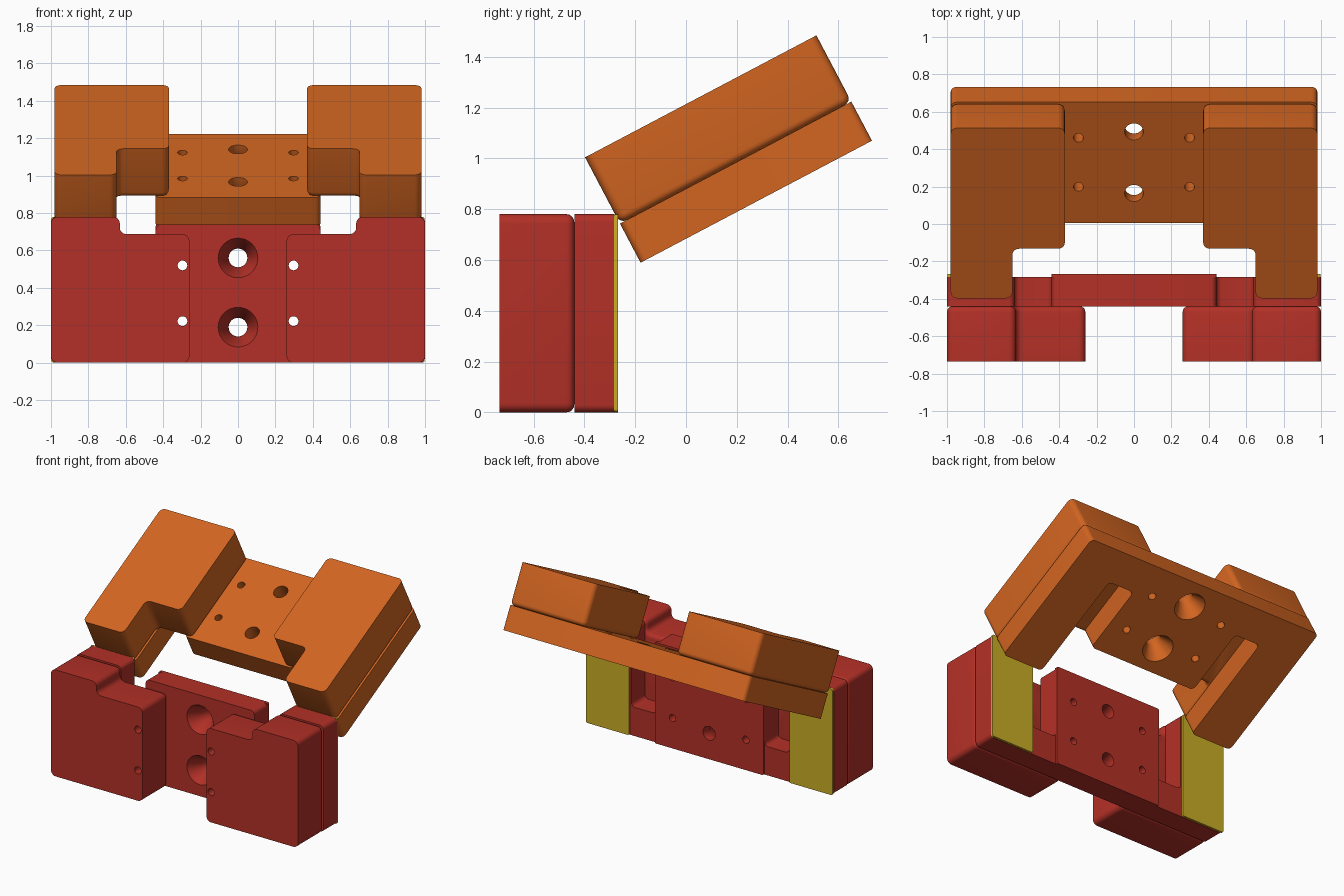
import bpy, bmesh
from math import sin, cos, pi, radians
from mathutils import Vector, Matrix

if "Cube" in bpy.data.objects:
    bpy.data.objects.remove(bpy.data.objects["Cube"])


def material(name, rgb):
    m = bpy.data.materials.new(name)
    m.diffuse_color = (*rgb, 1)
    m.use_nodes = True
    m.node_tree.nodes["Principled BSDF"].inputs["Base Color"].default_value = m.diffuse_color
    return m


RED = material("red", (0.45, 0.03, 0.02))
ORANGE = material("orange", (0.65, 0.13, 0.015))
YELLOW = material("yellow", (0.60, 0.42, 0.02))

# Each half has a local frame: x across, y along the plate, z towards its blocks
LOWER = Matrix.Translation((0, -0.44, 0)) @ Matrix.Rotation(pi / 2, 4, 'X')
UPPER = Matrix.Translation((0, -0.26, 0.743)) @ Matrix.Rotation(radians(27.8), 4, 'X')


def rounded(points, r, steps=6):
    """Fillet every right-angled corner of an outline."""
    out = []
    pts = [Vector(p) for p in points]
    for i, p in enumerate(pts):
        a = (pts[i - 1] - p).normalized()
        b = (pts[(i + 1) % len(pts)] - p).normalized()
        for k in range(steps + 1):
            t = pi / 2 * k / steps
            out.append(p + r * ((a + b) - b * cos(t) - a * sin(t)))
    return out


def finish(bm, name, frame, mat=None):
    bmesh.ops.recalc_face_normals(bm, faces=bm.faces[:])
    me = bpy.data.meshes.new(name)
    bm.to_mesh(me)
    bm.free()
    me.transform(frame)
    ob = bpy.data.objects.new(name, me)
    bpy.context.collection.objects.link(ob)
    if mat:
        me.materials.append(mat)
    return ob


def slab(name, points, w0, w1, frame, mat, r=0.03, edge=0, cutter=None):
    """Extrude a rounded outline, round its w0 rim, then drill it."""
    bm = bmesh.new()
    face = bm.faces.new([bm.verts.new((p.x, p.y, w0)) for p in rounded(points, r)])
    rim = face.edges[:]
    ext = bmesh.ops.extrude_face_region(bm, geom=[face], use_keep_orig=True)
    top = [v for v in ext["geom"] if isinstance(v, bmesh.types.BMVert)]
    bmesh.ops.translate(bm, verts=top, vec=(0, 0, w1 - w0))
    bmesh.ops.recalc_face_normals(bm, faces=bm.faces[:])
    if edge:
        bmesh.ops.bevel(bm, geom=rim, offset=edge, segments=4, profile=0.5,
                        affect='EDGES', clamp_overlap=False)
    ob = finish(bm, name, frame, mat)
    bpy.ops.object.select_all(action='DESELECT')
    bpy.context.view_layer.objects.active = ob
    ob.select_set(True)
    if cutter:
        mod = ob.modifiers.new("holes", 'BOOLEAN')
        mod.operation, mod.solver, mod.object = 'DIFFERENCE', 'EXACT', cutter
        bpy.ops.object.modifier_apply(modifier=mod.name)
    bpy.ops.object.shade_smooth_by_angle(angle=radians(30))
    return ob


def drill(bm, x, y, sections, n=32):
    """Closed turned shape from (radius, height) sections."""
    rings = [[bm.verts.new((x + r * cos(2 * pi * k / n), y + r * sin(2 * pi * k / n), w))
              for k in range(n)] for r, w in sections]
    for a, b in zip(rings, rings[1:]):
        for k in range(n):
            bm.faces.new((a[k], a[(k + 1) % n], b[(k + 1) % n], b[k]))
    bm.faces.new(rings[0])
    bm.faces.new(rings[-1])


def hole_cutter(name, frame, bolts, bolt_sections, pins):
    bm = bmesh.new()
    for y in bolts:
        drill(bm, 0, y, bolt_sections)
    for y in pins:
        for x in (-0.297, 0.297):
            drill(bm, x, y, [(0.026, -0.4), (0.026, 0.5)])
    ob = finish(bm, name, frame)
    ob.hide_render = True
    return ob


def mirrored(half):
    return half + [(-x, y) for x, y in reversed(half)]


def rect(x0, x1, y0, y1):
    return [(x0, y0), (x1, y0), (x1, y1), (x0, y1)]


# Lower half: slotted plate, raised centre, blocks and pads
cut = hole_cutter("lower_hole_cutter", LOWER, (0.19, 0.56),
                  [(0.05, -0.4), (0.05, -0.1), (0.106, 0), (0.106, 0.1)], (0.222, 0.52))
slab("lower_plate", mirrored([(1, 0), (1, 0.78), (0.64, 0.78), (0.64, 0.21),
                              (0.44, 0.21), (0.44, 0.74)]),
     -0.157, 0, LOWER, RED, cutter=cut)
slab("lower_raised_centre", rect(-0.44, 0.44, 0, 0.74), -0.172, -0.15, LOWER, RED,
     r=0.01, cutter=cut)
for s, side in ((-1, "left"), (1, "right")):
    outline = [(0.26, 0), (1, 0), (1, 0.78), (0.632, 0.78), (0.632, 0.687), (0.26, 0.687)]
    slab("lower_block_" + side, [(s * x, y) for x, y in outline], 0, 0.295, LOWER, RED,
         r=0.036, edge=0.03, cutter=cut)
    slab("contact_pad_" + side, [(s * x, y) for x, y in rect(0.65, 0.998, 0.002, 0.778)],
         -0.172, -0.157, LOWER, YELLOW, r=0.01)
bpy.data.objects.remove(cut)

# Upper half: tilted slotted plate and blocks
cut = hole_cutter("upper_hole_cutter", UPPER, (0.48, 0.852),
                  [(0.106, -0.3), (0.106, -0.174), (0.05, -0.074), (0.05, 0.3)], (0.518, 0.815))
slab("upper_plate", mirrored([(0.98, 1.03), (0.98, 0), (0.65, 0), (0.65, 0.79),
                              (0.44, 0.79), (0.44, 0.3)]),
     -0.174, 0, UPPER, ORANGE, cutter=cut)
for s, side in ((-1, "left"), (1, "right")):
    outline = [(0.37, 0.3), (0.65, 0.3), (0.65, 0), (0.98, 0), (0.98, 1.03), (0.37, 1.03)]
    slab("upper_block_" + side, [(s * x, y) for x, y in outline], 0, 0.295, UPPER, ORANGE,
         r=0.036, edge=0.03)
bpy.data.objects.remove(cut)
